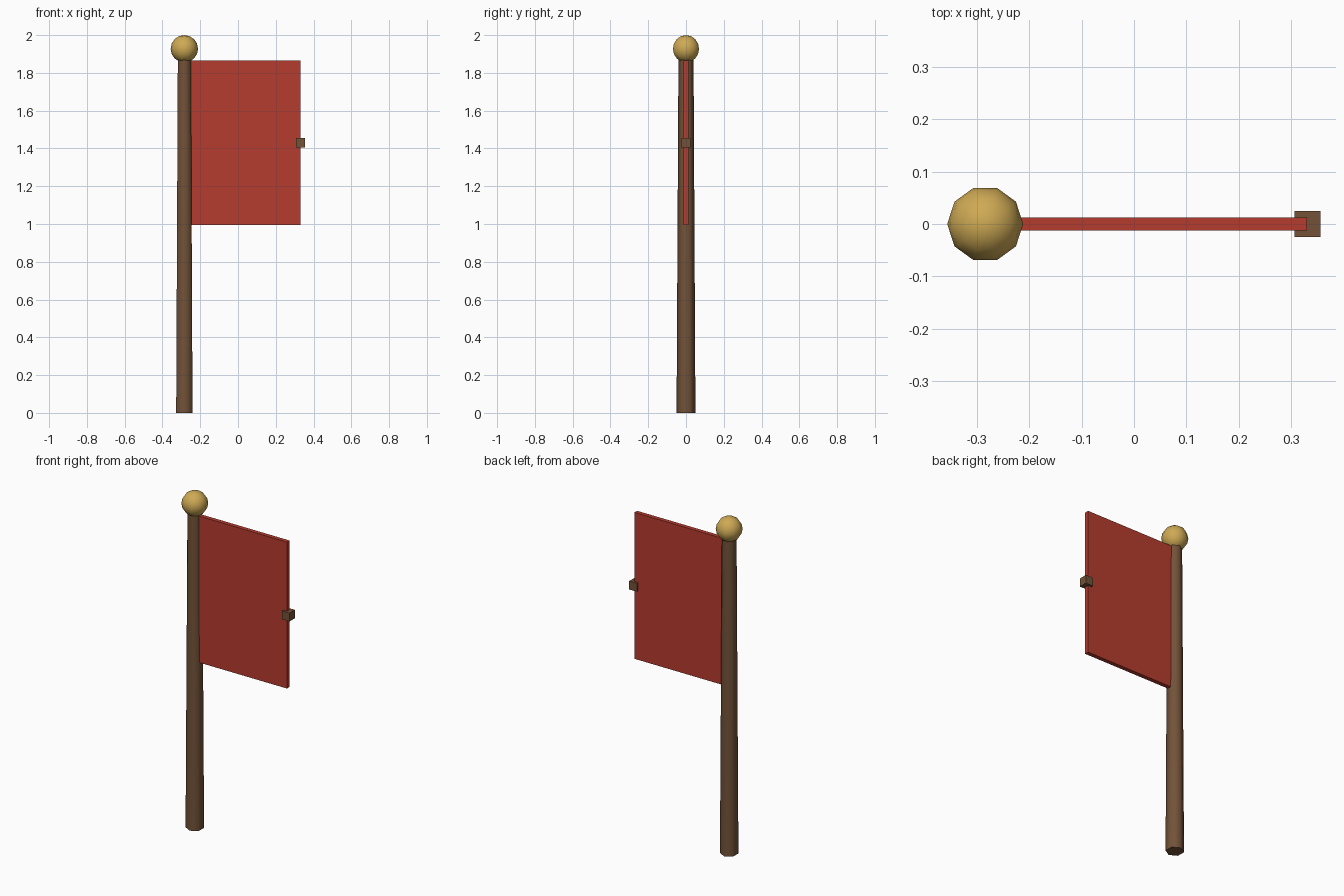
import bpy, bmesh, math
from mathutils import Matrix, Vector

cube = bpy.data.objects.get("Cube")
if cube:
    bpy.data.objects.remove(cube, do_unlink=True)

POLE_X = -0.284


def material(name, rgb):
    mat = bpy.data.materials.new(name)
    mat.use_nodes = True
    mat.diffuse_color = (*rgb, 1)
    mat.node_tree.nodes["Principled BSDF"].inputs["Base Color"].default_value = (*rgb, 1)
    return mat


def finish(name, bm, mat, smooth_angle=None):
    mesh = bpy.data.meshes.new(name)
    bm.to_mesh(mesh)
    bm.free()
    mesh.materials.append(mat)
    obj = bpy.data.objects.new(name, mesh)
    bpy.context.collection.objects.link(obj)
    if smooth_angle:
        bpy.ops.object.select_all(action="DESELECT")
        obj.select_set(True)
        bpy.context.view_layer.objects.active = obj
        bpy.ops.object.shade_smooth_by_angle(angle=math.radians(smooth_angle))
    return obj


def box(name, low, high, mat):
    low, high = Vector(low), Vector(high)
    bm = bmesh.new()
    bmesh.ops.create_cube(bm, size=1, matrix=Matrix.Translation((low + high) / 2)
                          @ Matrix.Diagonal((*(high - low), 1)))
    return finish(name, bm, mat)


wood = material("brown wood", (0.17, 0.085, 0.04))
cloth = material("red cloth", (0.47, 0.045, 0.028))
gold = material("dull gold", (0.62, 0.4, 0.09))

# Tapered six-sided pole with corners facing front and back
bm = bmesh.new()
height = 1.87
bmesh.ops.create_cone(bm, cap_ends=True, segments=6, radius1=0.05, radius2=0.04, depth=height,
                      matrix=Matrix.Translation((POLE_X, 0, height / 2)))
if max(v.co.y for v in bm.verts) < 0.049:
    bmesh.ops.rotate(bm, verts=bm.verts, cent=(POLE_X, 0, 0),
                     matrix=Matrix.Rotation(math.pi / 6, 3, "Z"))
finish("pole", bm, wood, 65)

# Ten-sided ball finial with corners on the x axis
bm = bmesh.new()
radius = 0.0725
bmesh.ops.create_uvsphere(bm, u_segments=10, v_segments=8, radius=radius)
if max(v.co.x for v in bm.verts) < radius * 0.99:
    bmesh.ops.rotate(bm, verts=bm.verts, matrix=Matrix.Rotation(math.pi / 10, 3, "Z"))
bmesh.ops.translate(bm, verts=bm.verts, vec=(POLE_X, 0, 2 - radius))
finish("finial", bm, gold, 60)

# Flag panel and the small block on its free edge
box("flag", (-0.255, -0.0125, 0.995), (0.33, 0.0125, 1.865), cloth)
box("edge_block", (0.306, -0.025, 1.405), (0.356, 0.025, 1.455), wood)
